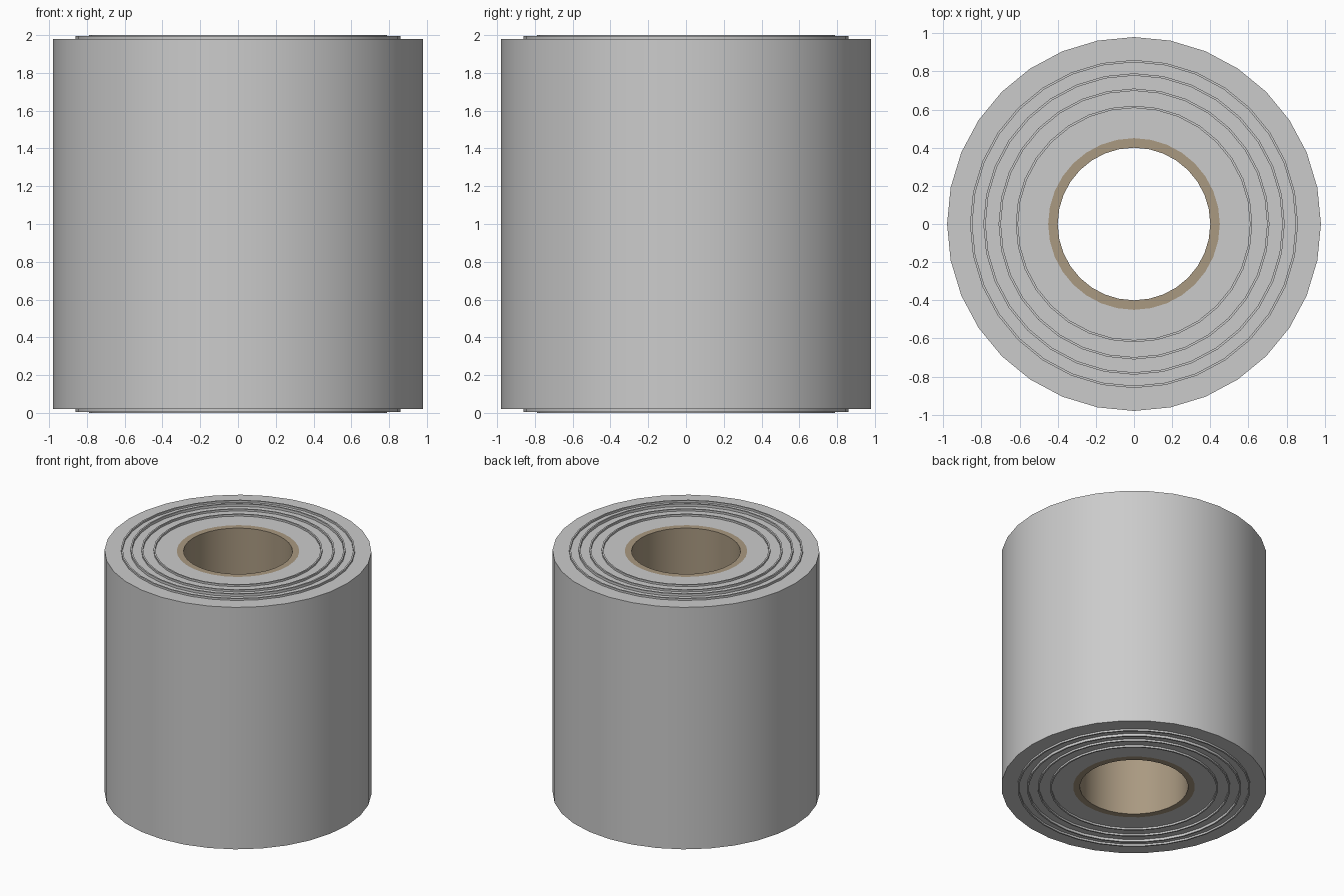
import bpy, bmesh, math

if "Cube" in bpy.data.objects:
    bpy.data.objects.remove(bpy.data.objects["Cube"])

SIDES = 32


def tube(name, r_in, r_out, z0, z1, mat=None):
    """Hollow cylinder made by revolving a rectangular section."""
    bm = bmesh.new()
    section = [(r_in, z0), (r_out, z0), (r_out, z1), (r_in, z1)]
    rings = []
    for i in range(SIDES):
        a = 2 * math.pi * i / SIDES
        rings.append([bm.verts.new((r * math.cos(a), r * math.sin(a), z)) for r, z in section])
    for i in range(SIDES):
        p, q = rings[i], rings[(i + 1) % SIDES]
        for k in range(4):
            n = (k + 1) % 4
            bm.faces.new((p[k], q[k], q[n], p[n]))
    bmesh.ops.recalc_face_normals(bm, faces=bm.faces[:])
    mesh = bpy.data.meshes.new(name)
    bm.to_mesh(mesh)
    bm.free()
    ob = bpy.data.objects.new(name, mesh)
    bpy.context.collection.objects.link(ob)
    if mat:
        mesh.materials.append(mat)
    bpy.ops.object.select_all(action='DESELECT')
    ob.select_set(True)
    bpy.context.view_layer.objects.active = ob
    bpy.ops.object.shade_smooth_by_angle(angle=math.radians(30))
    return ob


card = bpy.data.materials.new("cardboard")
card.diffuse_color = (0.40, 0.32, 0.22, 1)
card.use_nodes = True
card.node_tree.nodes["Principled BSDF"].inputs["Base Color"].default_value = card.diffuse_color

# Wound paper and cardboard core
tube("paper_roll", 0.45, 0.98, 0.02, 1.98)
tube("cardboard_core", 0.40, 0.45, 0.02, 1.98, card)

# Thin raised paper edges on both ends
for i, (r, h) in enumerate([(0.62, 0.015), (0.71, 0.015), (0.79, 0.02), (0.86, 0.015)]):
    tube(f"top_layer_edge_{i + 1}", r - 0.012, r, 1.975, 1.98 + h)
    tube(f"bottom_layer_edge_{i + 1}", r - 0.012, r, 0.02 - h, 0.025)
